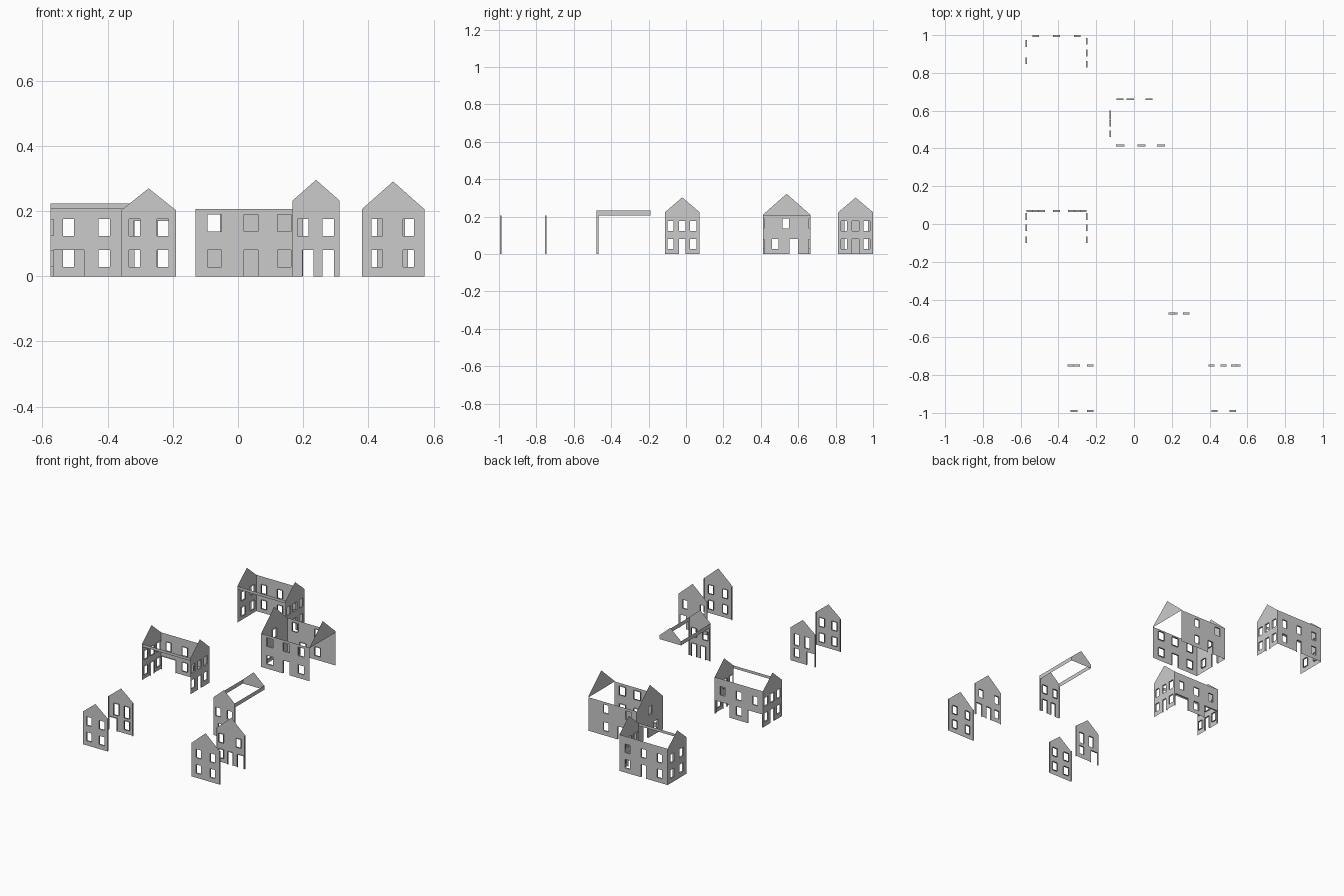
import bpy, bmesh

if "Cube" in bpy.data.objects:
    bpy.data.objects.remove(bpy.data.objects["Cube"])

D = 0.009            # depth of window and door reveals
UP, LOW, DOOR = (0.123, 0.176), (0.028, 0.081), (0, 0.08)


def opens(up=(), low=(), door=(), zup=UP):
    """Turn (start, end) spans into rectangles (a0, a1, z0, z1)."""
    return ([(a, b, *zup) for a, b in up] + [(a, b, *LOW) for a, b in low]
            + [(a, b, *DOOR) for a, b in door])


def panel(name, axis, pos, a0, a1, z1, holes=(), peak=None, z0=0.0, inward=1, ends=False):
    """Thin wall along x or y with cut openings, reveals and optional gable."""
    bm = bmesh.new()

    def P(a, z, d=0.0):
        o = pos + d * inward
        return bm.verts.new((a, o, z) if axis == 'x' else (o, a, z))

    def face(*pts):
        bm.faces.new([P(*p) for p in pts])

    xs = sorted({a0, a1, *[h[0] for h in holes], *[h[1] for h in holes]})
    zs = sorted({z0, z1, *[h[2] for h in holes], *[h[3] for h in holes]})
    for l, r in zip(xs, xs[1:]):
        for b, t in zip(zs, zs[1:]):
            mx, mz = (l + r) / 2, (b + t) / 2
            if not any(h[0] < mx < h[1] and h[2] < mz < h[3] for h in holes):
                face((l, b), (r, b), (r, t), (l, t))
    if peak:
        face((a0, z1), (a1, z1), ((a0 + a1) / 2, peak))
    for l, r, b, t in holes:
        face((l, b), (l, t), (l, t, D), (l, b, D))
        face((r, b), (r, t), (r, t, D), (r, b, D))
        face((l, t), (r, t), (r, t, D), (l, t, D))
        if b > z0:
            face((l, b), (r, b), (r, b, D), (l, b, D))
    if ends:
        for a in (a0, a1):
            face((a, z0), (a, z1), (a, z1, D), (a, z0, D))
    bmesh.ops.remove_doubles(bm, verts=bm.verts, dist=1e-5)
    bmesh.ops.recalc_face_normals(bm, faces=bm.faces)
    me = bpy.data.meshes.new(name)
    bm.to_mesh(me)
    bm.free()
    ob = bpy.data.objects.new(name, me)
    bpy.context.collection.objects.link(ob)


# Two long houses: back wall, two gables, and an eave band in front
X0, X1 = -0.575, -0.246
cols = [(-0.537, -0.503), (-0.428, -0.393), (-0.318, -0.283)]
garages = [(-0.569, -0.472), (-0.349, -0.252)]

panel("north_house_back", 'x', 1.0, X0, X1, 0.223,
      opens(cols, [cols[0], cols[2]], [cols[1]]), inward=-1)
panel("north_house_eave", 'x', 0.814, X0, X1, 0.223, z0=0.206)
panel("north_house_left_gable", 'y', X0, 0.814, 1.0, 0.223,
      opens([(0.847, 0.882), (0.938, 0.973)], [(0.847, 0.882), (0.938, 0.973)]), peak=0.302)
side = [(0.828, 0.862), (0.888, 0.924), (0.95, 0.985)]
panel("north_house_right_gable", 'y', X1, 0.814, 1.0, 0.223,
      opens(side, [side[0], side[2]], [side[1]]), peak=0.302, inward=-1)

panel("middle_house_back", 'x', 0.073, X0, X1, 0.223,
      opens(cols, [cols[1]], garages), inward=-1)
panel("middle_house_eave", 'x', -0.113, X0, X1, 0.223, z0=0.206)
side = [(-0.1, -0.066), (-0.038, -0.003), (0.022, 0.057)]
for nm, x, s in (("left", X0, 1), ("right", X1, -1)):
    panel(f"middle_house_{nm}_gable", 'y', x, -0.113, 0.073, 0.223,
          opens(side, [side[0], side[2]], [side[1]]), peak=0.303, inward=s)

# Wide house: three walls and a hanging gable on the right
wide = [(-0.094, -0.05), (0.018, 0.062), (0.121, 0.163)]
panel("wide_house_front", 'x', 0.411, -0.13, 0.2, 0.206,
      opens(wide, [wide[0], wide[2]], [wide[1]], zup=(0.137, 0.19)))
rear = [(-0.093, -0.055), (0.062, 0.098)]
panel("wide_house_back", 'x', 0.665, -0.13, 0.2, 0.206,
      opens(rear, [rear[1]], [(-0.04, 0.0)], zup=(0.137, 0.19)), inward=-1)
panel("wide_house_left_gable", 'y', -0.13, 0.411, 0.665, 0.206,
      opens([(0.515, 0.55)], [(0.46, 0.495)], [(0.553, 0.6)], zup=(0.137, 0.19)), peak=0.322)
panel("wide_house_right_gable", 'y', 0.2, 0.411, 0.665, 0.21, peak=0.322, z0=0.204)

# Two narrow houses: free-standing front and back gable walls
fw = [(-0.335, -0.3), (-0.249, -0.214)]
panel("west_house_front", 'x', -0.995, -0.358, -0.191, 0.203, opens(fw, fw),
      peak=0.27, ends=True)
panel("west_house_back", 'x', -0.745, -0.358, -0.191, 0.203,
      opens([(-0.321, -0.287), fw[1]], [fw[1]], [(-0.353, -0.3)], zup=(0.1, 0.17)),
      peak=0.27, inward=-1, ends=True)
fw = [(0.41, 0.443), (0.506, 0.54)]
panel("east_house_front", 'x', -0.995, 0.38, 0.572, 0.206, opens(fw, fw),
      peak=0.291, ends=True)
panel("east_house_back", 'x', -0.745, 0.38, 0.572, 0.206,
      opens([(0.394, 0.427), (0.513, 0.546)], [(0.394, 0.427)],
            [(0.457, 0.489), (0.522, 0.564)]), peak=0.291, inward=-1, ends=True)

# Open house: front gable, side eave bands and a hanging rear gable
panel("open_house_front", 'x', -0.478, 0.167, 0.312, 0.232,
      opens([(0.183, 0.216), (0.26, 0.294)], (), [(0.198, 0.231), (0.26, 0.294)]),
      peak=0.296, ends=True)
panel("open_house_back_gable", 'x', -0.19, 0.167, 0.312, 0.232, peak=0.296, z0=0.207)
for nm, x in (("left", 0.167), ("right", 0.312)):
    panel(f"open_house_{nm}_eave", 'y', x, -0.478, -0.19, 0.232, z0=0.207)
